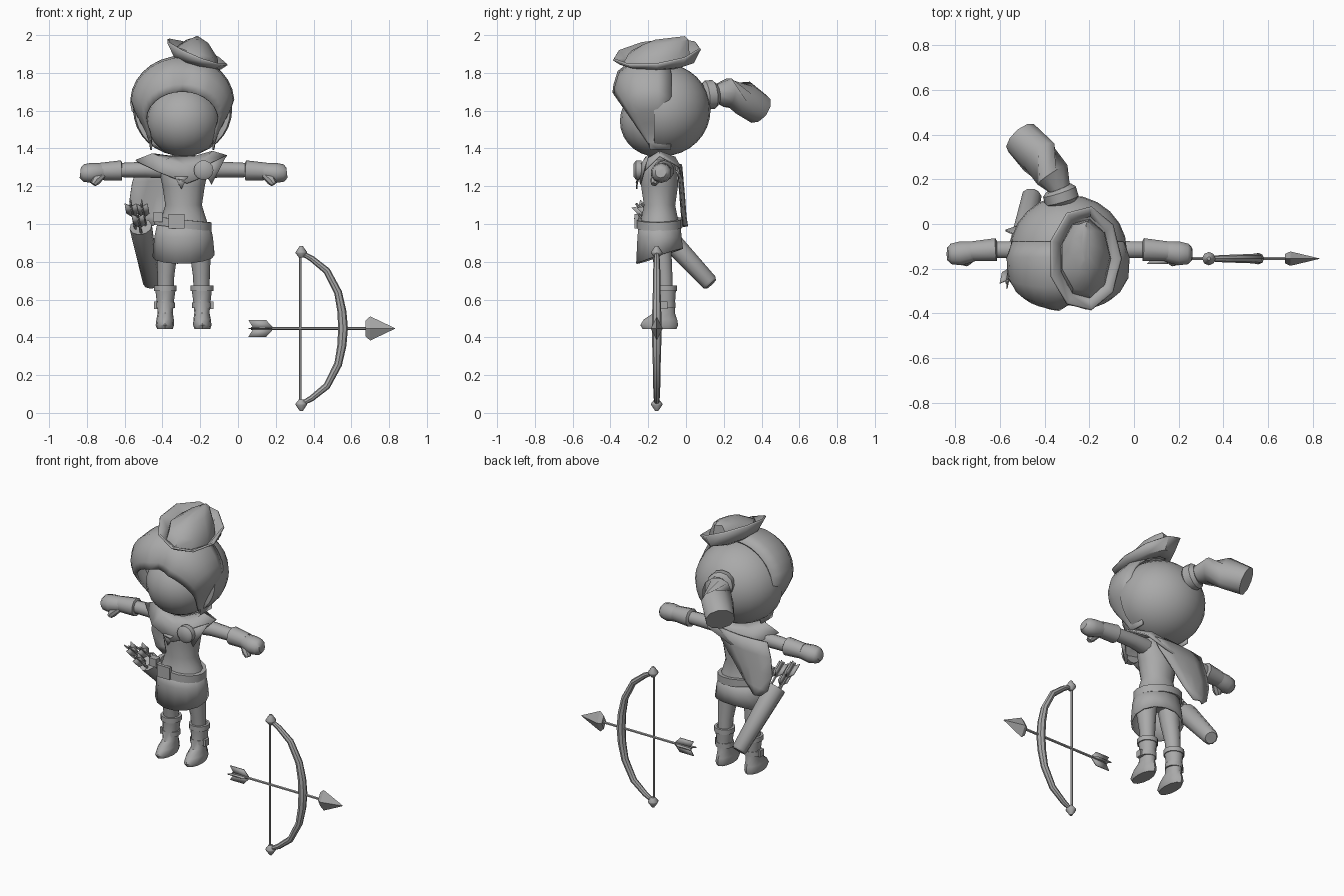
import bpy, bmesh, math
from mathutils import Vector, Matrix

if "Cube" in bpy.data.objects:
    bpy.data.objects.remove(bpy.data.objects["Cube"])

CX = -0.288                       # centre of the figure
grey = bpy.data.materials.new("plain grey")
grey.diffuse_color = (0.4, 0.4, 0.4, 1)
grey.use_nodes = True
grey.node_tree.nodes["Principled BSDF"].inputs["Base Color"].default_value = grey.diffuse_color


def finish(name, bm, angle=40, thick=0):
    bmesh.ops.recalc_face_normals(bm, faces=bm.faces)
    me = bpy.data.meshes.new(name)
    bm.to_mesh(me)
    bm.free()
    me.materials.append(grey)
    ob = bpy.data.objects.new(name, me)
    bpy.context.collection.objects.link(ob)
    bpy.ops.object.select_all(action='DESELECT')
    bpy.context.view_layer.objects.active = ob
    ob.select_set(True)
    bpy.ops.object.shade_smooth_by_angle(angle=math.radians(angle))
    if thick:
        m = ob.modifiers.new("thickness", 'SOLIDIFY')
        m.thickness = thick
        m.offset = 0
    return ob


def loft(name, rings, closed=True, caps=True, angle=40, thick=0):
    bm = bmesh.new()
    vs = [[bm.verts.new(p) for p in r] for r in rings]
    n = len(rings[0])
    for a, b in zip(vs, vs[1:]):
        for i in range(n if closed else n - 1):
            j = (i + 1) % n
            bm.faces.new((a[i], a[j], b[j], b[i]))
    if caps:
        bm.faces.new(vs[0])
        bm.faces.new(vs[-1])
    return finish(name, bm, angle, thick)


def ell(x, y, z, rx, ry, n=14, sx=0, sy=0):
    """Horizontal ellipse; sx and sy tilt it."""
    out = []
    for i in range(n):
        a = 2 * math.pi * i / n
        dx, dy = rx * math.cos(a), ry * math.sin(a)
        out.append((x + dx, y + dy, z + sx * dx + sy * dy))
    return out


def tube(name, path, radii, n=10, flat=1.0, angle=40):
    """Tube along a path; flat scales the second section axis."""
    pts = [Vector(p) for p in path]
    rings = []
    for i, p in enumerate(pts):
        t = (pts[min(i + 1, len(pts) - 1)] - pts[max(i - 1, 0)]).normalized()
        ref = Vector((0, 1, 0)) if abs(t.y) < 0.8 else Vector((0, 0, 1))
        u = t.cross(ref).normalized()
        v = t.cross(u)
        rings.append([p + radii[i] * (math.cos(a) * u + flat * math.sin(a) * v)
                      for a in (2 * math.pi * k / n for k in range(n))])
    return loft(name, rings, angle=angle)


def ball(name, c, r, rule=None, u=20, v=14):
    bm = bmesh.new()
    bmesh.ops.create_uvsphere(bm, u_segments=u, v_segments=v, radius=1)
    for w in bm.verts:
        w.co = Vector(c) + Vector([a * b for a, b in zip(w.co, r)])
        if rule:
            rule(w.co)
    return finish(name, bm)


def box(name, c, s):
    bm = bmesh.new()
    bmesh.ops.create_cube(bm, size=1, matrix=Matrix.Translation(c) @ Matrix.Diagonal((*s, 1)))
    return finish(name, bm)


def plate(name, pts, thick=0.008):
    bm = bmesh.new()
    bm.faces.new([bm.verts.new(p) for p in pts])
    return finish(name, bm, thick=thick)


# Head and back of the hair
ball("face", (CX, -0.15, 1.545), (0.197, 0.2, 0.19))


def flatten_front(co):
    co.y = max(co.y, -0.17)


ball("back_hair", (CX - 0.005, -0.12, 1.605), (0.262, 0.25, 0.245), flatten_front, 24, 16)

# Swept front hair: arches from one cheek over the brow to the other
rows = [(-0.08, 1.64, .245, .225, 0), (-0.15, 1.645, .27, .24, 0), (-0.28, 1.64, .265, .235, .3),
        (-0.40, 1.62, .238, .19, .62), (-0.435, 1.585, .215, .155, .85), (-0.39, 1.55, .19, .15, 1)]
arches = []
for y, cz, rx, rz, f in rows:
    arch = []
    for i in range(25):
        d = -58 + 296 * i / 24
        a = math.radians(d)
        s = math.sin(a)
        x = CX - 0.007 + rx * math.cos(a)
        z = cz + rz * s
        if s < 0:                                     # cheek locks meet at a tip
            k = -s / 0.848
            x += k * (CX - 0.007 + math.copysign(0.165, math.cos(a)) - x)
            z = cz + k * (1.395 - cz)
        yy = y
        if f:                                         # front edge slants back to the cheeks
            edge = min(-0.16, -0.17 - (z - 1.39) * 0.7)
            yy = max(y, (1 - f) * -0.16 + f * edge - 0.03 * (1 - f))
            yy += 0.04 * f * math.exp(-((d - 85) / 9) ** 2)   # parting
        arch.append((x, yy, z))
    arches.append(arch)
loft("front_hair", arches, closed=False, caps=False, angle=50, thick=0.012)

# Ponytail and its band
tube("ponytail", [(-.325, .1, 1.685), (-.335, .16, 1.69), (-.365, .22, 1.695), (-.425, .3, 1.67), (-.505, .385, 1.61)],
     [.04, .05, .08, .092, .085], 10)
tube("hair_band", [(-.318, .09, 1.68), (-.322, .105, 1.682), (-.334, .145, 1.686), (-.34, .16, 1.688)],
     [.06, .077, .077, .06], 12)

# Tilted hat: turned-up brim and a peaked crown
HX, HY = -0.218, -0.155
loft("hat_brim", [ell(HX, HY, 1.84, .09, .14, 9, -.25, .02), ell(HX, HY, 1.858, .125, .195, 9, -.28, .02),
                  ell(HX, HY, 1.91, .16, .232, 9, -.4, .12)], caps=False, thick=0.012)
loft("hat_crown", [ell(HX, HY, 1.855, .115, .18, 9, -.28), ell(HX, HY + .01, 1.91, .11, .165, 9, -.28, .05),
                   ell(HX, HY + .05, 1.965, .06, .12, 9, -.1, .1), ell(HX, HY + .07, 1.985, .015, .08, 9, 0, .12)])

# Torso, neck and tunic skirt
BY = -0.14
loft("torso", [ell(CX, BY, z, rx, ry) for z, rx, ry in
               [(1.4, .06, .055), (1.355, .065, .058), (1.338, .125, .075), (1.26, .125, .098), (1.2, .112, .1),
                (1.1, .097, .085), (1.04, .115, .097), (.97, .14, .11)]])
loft("skirt", [ell(CX, BY, 1.0, .135, .108), ell(CX, BY, .93, .15, .115), ell(CX, BY, .83, .16, .122, 14, .03, .33)],
     caps=False, thick=0.01)
loft("belt", [ell(CX - .005, BY, 1.0 + h, .152 - e, .122 - e, 16, -.11, .02)
              for h, e in [(-.02, .02), (-.02, 0), (.025, 0), (.025, .025)]], caps=False)
box("buckle", (-.325, -.262, 1.015), (.085, .02, .075))
box("belt_pouch", (-.425, -.215, 1.035), (.05, .04, .05))

# Draped collar, lapel points and brooch
outer = [(-.06, BY, 1.36), (-.13, -.03, 1.3), (-.3, -.02, 1.24), (-.45, -.04, 1.28),
         (-.54, BY, 1.335), (-.42, -.245, 1.275), (-.27, -.262, 1.215), (-.14, -.24, 1.265)]
neck = ell(CX, BY, 1.355, .075, .07, 8)
mid = [tuple(Vector(a).lerp(b, .5) + Vector((0, 0, .025))) for a, b in zip(neck, outer)]
loft("collar", [neck, mid, outer], caps=False, thick=0.01)
plate("front_lapel", [(-.335, -.255, 1.25), (-.265, -.255, 1.25), (-.3, -.262, 1.185)])
plate("side_lapel", [(-.19, -.25, 1.3), (-.06, -.2, 1.365), (-.14, -.24, 1.21)])
tube("brooch", [(-.182, -.235, 1.285), (-.182, -.265, 1.285), (-.182, -.278, 1.285)], [.052, .052, .035], 14)

# Cape hanging off one shoulder
edge_l = [(-.53, 1.31), (-.56, 1.22), (-.575, 1.12), (-.55, 1.02), (-.51, .985)]
edge_r = [(-.18, 1.32), (-.22, 1.25), (-.29, 1.17), (-.38, 1.06), (-.45, .99)]
loft("cape", [[(l[0] + (r[0] - l[0]) * k / 4, -.045 + .02 * math.sin(math.pi * k / 4) + .008 * i,
                l[1] + (r[1] - l[1]) * k / 4) for k in range(5)]
              for i, (l, r) in enumerate(zip(edge_l, edge_r))], closed=False, caps=False, thick=0.008)

# Arms, gloves, legs and boots on both sides
for s, side in ((-1, "right"), (1, "left")):
    def X(d):
        return CX + s * d
    tube(side + "_arm", [(X(.08), -.13, 1.29), (X(.2), -.115, 1.288), (X(.36), -.115, 1.285)], [.05, .042, .037])
    tube(side + "_glove_cuff", [(X(.325), -.115, 1.283), (X(.33), -.115, 1.283), (X(.44), -.122, 1.278)],
         [.04, .054, .046])
    tube(side + "_hand", [(X(.42), -.12, 1.277), (X(.45), -.126, 1.275), (X(.49), -.132, 1.27),
                          (X(.53), -.134, 1.27), (X(.547), -.134, 1.272)], [.042, .048, .053, .046, .028], 10, 1.05)
    tube(side + "_thumb", [(X(.43), -.145, 1.26), (X(.465), -.165, 1.23), (X(.478), -.17, 1.21)],
         [.02, .026, .016], 8)
    tube(side + "_leg", [(X(.082), -.135, .93), (X(.088), -.13, .85), (X(.094), -.115, .73), (X(.096), -.108, .6)],
         [.062, .056, .045, .04])
    loft(side + "_boot", [ell(X(d), y, z, rx, ry, 12) for d, y, z, rx, ry in
                          [(.099, -.14, .445, .042, .09), (.099, -.142, .465, .049, .1), (.098, -.135, .495, .046, .088),
                           (.097, -.115, .53, .04, .056), (.097, -.107, .6, .047, .05), (.096, -.108, .655, .054, .055)]])
    for z, r in ((.66, .057), (.57, .049)):
        loft(side + "_boot_strap", [ell(X(.097), -.108, z + h, r + e, r + e, 12)
                                    for h, e in [(-.015, -.01), (-.015, .003), (.015, .003), (.015, -.012)]], caps=False)
    box(side + "_boot_buckle", (X(.148), -.115, .57), (.018, .035, .04))


def fletch(name, tail, axis, across, length, half):
    """Swept feather vanes at the tail of an arrow."""
    t, a, c = Vector(tail), Vector(axis).normalized(), Vector(across).normalized()
    for k in (1, -1):
        plate(name, [t + a * length * .2, t + k * c * half, t + a * length * .7 + k * c * half, t + a * length], .006)


# Quiver with three arrows
low, top = Vector((-.458, .125, .69)), Vector((-.515, -.15, .985))
ax = (top - low).normalized()
side_v = ax.cross(Vector((1, 0, 0))).normalized()
tube("quiver", [low - ax * .012, low, top, top - ax * .03], [.035, .045, .06, .05], 10)
for i, (dx, ds, ext) in enumerate([(-.03, .0, .17), (.025, .02, .15), (.0, -.03, .12)]):
    off = Vector((dx, 0, 0)) + side_v * ds
    tube("quiver_arrow", [top + off - ax * .1, top + off + ax * ext], [.007, .007], 6)
    for c in (Vector((1, 0, 0)), side_v):
        fletch("quiver_fletching", top + off + ax * ext, -ax, c, .1, .032)

# Bow and string
WY, WZ = -0.155, 0.447
limb = [(.335, .4), (.39, .37), (.47, .305), (.53, .19), (.55, .09)]
path = [(x, WY, WZ + d) for x, d in limb] + [(.556, WY, WZ)] + [(x, WY, WZ - d) for x, d in reversed(limb)]
rad = [.012, .016, .019, .021, .024]
tube("bow", path, rad + [.026] + rad[::-1], 8)
tube("bow_string", [(.33, WY, WZ - .43), (.33, WY, WZ + .43)], [.007, .007], 6)
for s in (-1, 1):
    tube("bow_nock", [(.335, WY, WZ + s * d) for d in (.375, .398, .405, .437)], [.012, .03, .03, .008], 8)

# Nocked arrow
tube("arrow_shaft", [(.07, WY, WZ), (.7, WY, WZ)], [.008, .008], 6)
tube("arrow_head", [(.675, WY, WZ), (.7, WY, WZ), (.83, WY, WZ)], [.042, .064, .002], 4, .5, 30)
fletch("arrow_fletching", (.055, WY, WZ), (1, 0, 0), (0, 0, 1), .135, .044)
fletch("arrow_fletching", (.055, WY, WZ), (1, 0, 0), (0, 1, 0), .135, .025)
